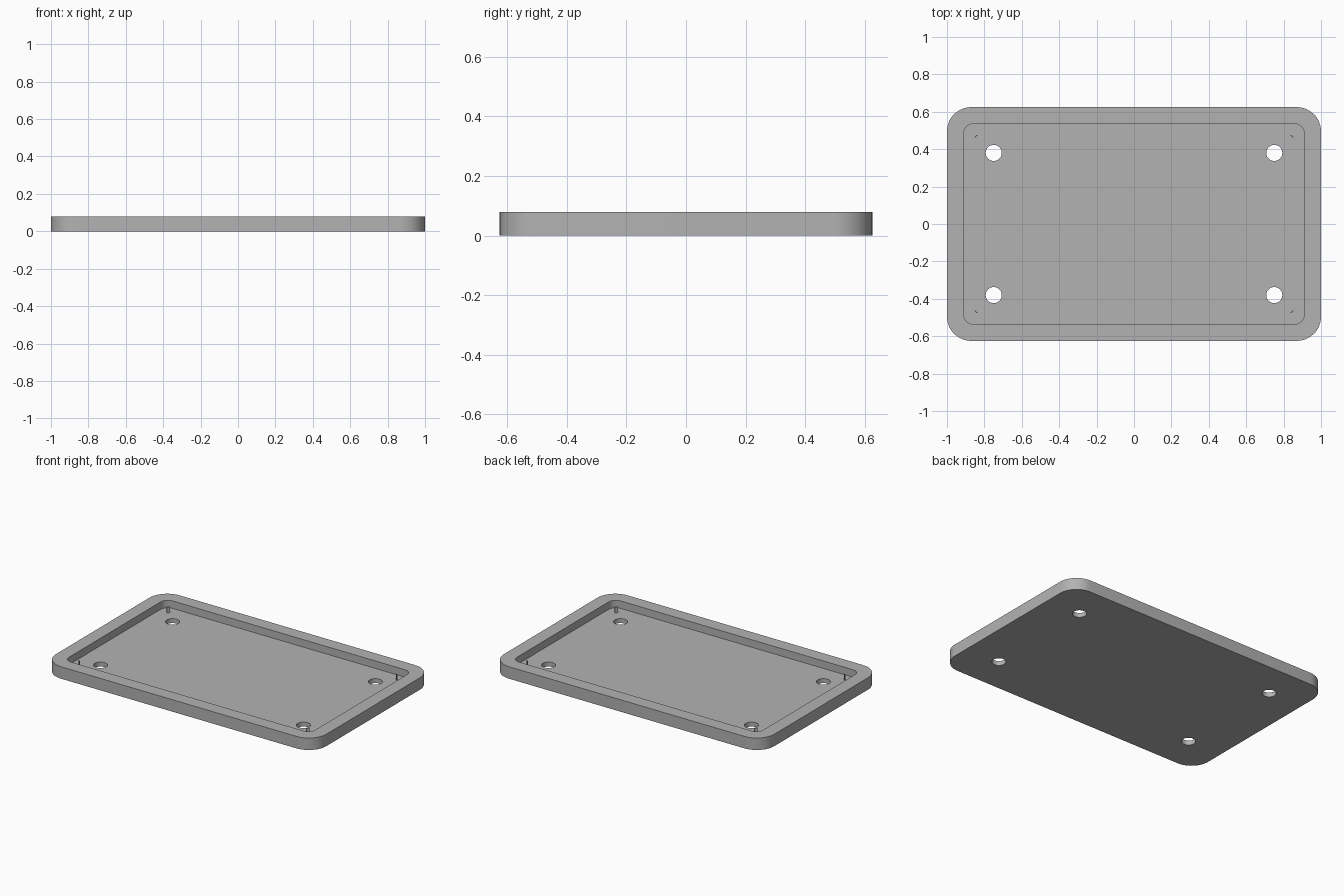
import bpy, bmesh, math
from mathutils import Matrix

cube = bpy.data.objects.get("Cube")
if cube:
    bpy.data.objects.remove(cube, do_unlink=True)

LENGTH, WIDTH, HEIGHT = 2.0, 1.25, 0.08
FLOOR = 0.03
RIM = 0.09

gray = bpy.data.materials.new("plain gray")
gray.use_nodes = True
color = (0.45, 0.45, 0.45, 1)
gray.diffuse_color = color
gray.node_tree.nodes["Principled BSDF"].inputs["Base Color"].default_value = color


def rounded_outline(length, width, radius, steps=12):
    """Counter-clockwise outline of a rectangle with round corners."""
    points = []
    for i, (sx, sy) in enumerate([(1, 1), (-1, 1), (-1, -1), (1, -1)]):
        cx, cy = sx * (length / 2 - radius), sy * (width / 2 - radius)
        for k in range(steps + 1):
            a = (i + k / steps) * math.pi / 2
            points.append((cx + radius * math.cos(a), cy + radius * math.sin(a)))
    return points


def prism(name, outline, z0, z1, matrix=Matrix()):
    """Extrude an outline from z0 to z1."""
    bm = bmesh.new()
    face = bm.faces.new([bm.verts.new((x, y, z0)) for x, y in outline])
    top = bmesh.ops.extrude_face_region(bm, geom=[face])["geom"]
    verts = [g for g in top if isinstance(g, bmesh.types.BMVert)]
    bmesh.ops.translate(bm, verts=verts, vec=(0, 0, z1 - z0))
    bmesh.ops.recalc_face_normals(bm, faces=bm.faces)
    bm.transform(matrix)
    mesh = bpy.data.meshes.new(name)
    bm.to_mesh(mesh)
    bm.free()
    mesh.materials.append(gray)
    obj = bpy.data.objects.new(name, mesh)
    bpy.context.collection.objects.link(obj)
    return obj


def cut(target, cutter):
    """Subtract the cutter from the target, then discard the cutter."""
    cutter.hide_render = True
    mod = target.modifiers.new("cut", "BOOLEAN")
    mod.operation, mod.solver, mod.object = "DIFFERENCE", "EXACT", cutter
    bpy.context.view_layer.objects.active = target
    bpy.ops.object.modifier_apply(modifier=mod.name)
    bpy.data.objects.remove(cutter, do_unlink=True)


# Tray body with a shallow recess
tray = prism("tray", rounded_outline(LENGTH, WIDTH, 0.13), 0, HEIGHT)
recess = rounded_outline(LENGTH - 2 * RIM, WIDTH - 2 * RIM, 0.05)
cut(tray, prism("recess_cutter", recess, FLOOR, HEIGHT + 0.1))

corners = [(sx, sy) for sx in (-1, 1) for sy in (-1, 1)]

# Four mounting holes through the floor
hole = rounded_outline(0.086, 0.086, 0.043, 8)
hole = [p for i, p in enumerate(hole) if i % 9 != 8]
for sx, sy in corners:
    place = Matrix.Translation((0.75 * sx, 0.38 * sy, 0))
    cut(tray, prism("hole_cutter", hole, -0.1, HEIGHT, place))

# Thin upright tab across each inner corner
tab = [(-0.002, -0.009), (0.002, -0.009), (0.002, 0.009), (-0.002, 0.009)]
for sx, sy in corners:
    place = Matrix.Translation((0.845 * sx, 0.47 * sy, 0)) @ Matrix.Rotation(math.atan2(sy, sx), 4, "Z")
    side = ("left" if sx > 0 else "right") + ("_back" if sy > 0 else "_front")
    prism("corner_tab_" + side, tab, FLOOR - 0.002, 0.07, place)

# Smooth round corners and holes, sharp rims
bpy.ops.object.select_all(action="DESELECT")
tray.select_set(True)
bpy.context.view_layer.objects.active = tray
bpy.ops.object.shade_smooth_by_angle(angle=math.radians(30))
